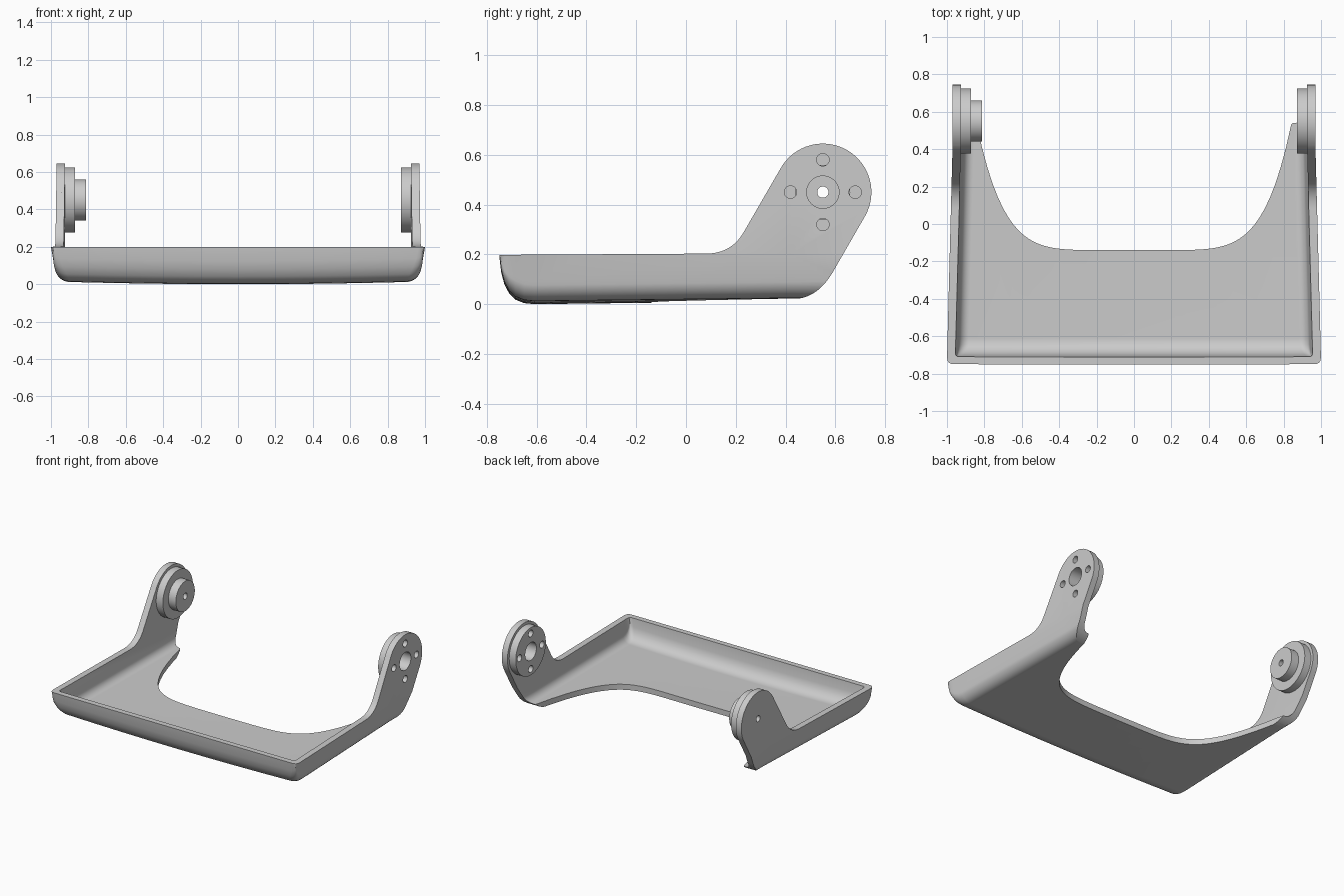
import bpy, bmesh, math
from mathutils import Matrix, Vector

if "Cube" in bpy.data.objects:
    bpy.data.objects.remove(bpy.data.objects["Cube"], do_unlink=True)

grey = bpy.data.materials.new("light_grey")
grey.use_nodes = True
grey.diffuse_color = (0.6, 0.6, 0.6, 1)
grey.node_tree.nodes["Principled BSDF"].inputs["Base Color"].default_value = (0.6, 0.6, 0.6, 1)

HUB_Y, HUB_Z, HUB_R = 0.55, 0.45, 0.195


def finish(name, bm):
    bmesh.ops.recalc_face_normals(bm, faces=bm.faces)
    mesh = bpy.data.meshes.new(name)
    bm.to_mesh(mesh)
    bm.free()
    mesh.materials.append(grey)
    ob = bpy.data.objects.new(name, mesh)
    bpy.context.collection.objects.link(ob)
    return ob


def skin(name, rings):
    """Closed solid skinned over matching rings of points."""
    bm = bmesh.new()
    loops = [[bm.verts.new(p) for p in ring] for ring in rings]
    n = len(loops[0])
    for a, b in zip(loops, loops[1:]):
        for i in range(n):
            j = (i + 1) % n
            bm.faces.new((a[i], a[j], b[j], b[i]))
    bm.faces.new(loops[0])
    bm.faces.new(loops[-1])
    return finish(name, bm)


def section(y, w, b, r, top):
    """U-shaped cross-section: bowed bottom, rounded corners, drafted sides."""
    draft = max(0, 0.15 * (0.2 - b - r))
    half = [(f * (w - draft - r), b + 0.012 * f * f) for f in (0.25, 0.5, 0.75, 1)]
    cx, cz = w - draft - r, b + 0.012 + r
    for k in range(1, 9):
        a = math.radians(90 * k / 8)
        half.append((cx + r * math.sin(a), cz - r * math.cos(a)))
    half += [(w, max(0.2, cz + 0.01)), (w, top)]
    pts = half[::-1]
    pts = [(-x, z) for x, z in pts] + [(0, b)] + half
    return [(x, y, z) for x, z in pts]


def bezier(p, c, q, steps=9):
    p, c, q = Vector(p), Vector(c), Vector(q)
    ts = [i / steps for i in range(steps + 1)]
    return [tuple(p * (1 - t) ** 2 + c * 2 * t * (1 - t) + q * t * t) for t in ts]


def boolean(ob, cutter, operation="DIFFERENCE"):
    mod = ob.modifiers.new("cut", "BOOLEAN")
    mod.object, mod.operation, mod.solver = cutter, operation, "EXACT"
    bpy.context.view_layer.objects.active = ob
    bpy.ops.object.modifier_apply(modifier=mod.name)


def cylinders(name, specs):
    """Cylinders along x, each given as x0, x1, radius, y and z offset from hub."""
    bm = bmesh.new()
    for x0, x1, r, dy, dz in specs:
        place = Matrix.Translation(((x0 + x1) / 2, HUB_Y + dy, HUB_Z + dz))
        bmesh.ops.create_cone(bm, cap_ends=True, segments=48, radius1=r, radius2=r,
                              depth=abs(x1 - x0),
                              matrix=place @ Matrix.Rotation(math.pi / 2, 4, "Y"))
    return finish(name, bm)


# Outer tray and arm body: y, half width, bottom height, corner radius
outer = [(-0.75, 0.975, 0.19, 0.01), (-0.742, 0.99, 0.125, 0.03), (-0.73, 0.997, 0.08, 0.05),
         (-0.71, 1.0, 0.042, 0.07), (-0.685, 0.999, 0.018, 0.08), (-0.65, 0.998, 0.004, 0.08),
         (-0.61, 0.997, 0.0, 0.08), (0.42, 0.97, 0.012, 0.08), (0.82, 0.97, 0.014, 0.08)]
shell = skin("tray_with_arms", [section(*s, 0.75) for s in outer])

# Side outline: rim, sweep up to the arm, round hub end, rounded heel
outline = [(-0.9, -0.1), (-0.9, 0.197)]
outline += bezier((0.08, 0.203), (0.18, 0.203), (0.23, 0.286))
for k in range(33):
    a = math.radians(150 - 180 * k / 32)
    outline.append((HUB_Y + HUB_R * math.cos(a), HUB_Z + HUB_R * math.sin(a)))
outline += bezier((0.589, 0.127), (0.527, 0.022), (0.43, 0.02))
outline.append((0.43, -0.1))
side = skin("side_outline_cutter", [[(x, y, z) for y, z in outline] for x in (-1.2, 1.2)])

# Hollow inside
inner = [(-0.71, 0.945, 0.19, 0.01), (-0.702, 0.953, 0.125, 0.03), (-0.69, 0.955, 0.09, 0.04),
         (-0.67, 0.955, 0.063, 0.05), (-0.645, 0.954, 0.047, 0.055), (-0.61, 0.953, 0.04, 0.055),
         (0.42, 0.925, 0.052, 0.055), (0.9, 0.925, 0.054, 0.055)]
hollow = skin("hollow_cutter", [section(*s, 0.95) for s in inner])

# Curved opening in the rear of the floor
half = [(0.84 * t, -0.14 + 0.67 * t ** 6) for t in [i / 30 for i in range(1, 31)]]
half += [(0.86, 0.556), (0.89, 0.57), (0.89, 0.95)]
plan = [(-x, y) for x, y in half[::-1]] + [(0, -0.14)] + half
opening = skin("rear_opening_cutter", [[(x, y, z) for x, y in plan] for z in (-0.1, 0.26)])

# Hub discs, with a bearing boss on the right one
left_hub = cylinders("left_hub_disc", [(0.872, 0.945, 0.174, 0, 0)])
right_hub = cylinders("right_hub_disc", [(-0.945, -0.872, 0.174, 0, 0)])
right_boss = cylinders("right_hub_boss", [(-0.88, -0.812, 0.11, 0, 0)])

# Hub holes: large centre and four screw holes on the left, one pin hole on the right
screws = [(0.8, 1.1, 0.025, 0.13 * dy, 0.13 * dz)
          for dy, dz in ((1, 0), (-1, 0), (0, 1), (0, -1))]
left_holes = cylinders("left_hole_cutter", [(0.8, 1.1, 0.065, 0, 0)] + screws)
right_hole = cylinders("right_hole_cutter", [(-1.1, -0.7, 0.0225, 0, 0)])

boolean(shell, side, "INTERSECT")
boolean(shell, hollow)
boolean(shell, opening)
for part in (shell, left_hub):
    boolean(part, left_holes)
for part in (shell, right_hub, right_boss):
    boolean(part, right_hole)
for cutter in (side, hollow, opening, left_holes, right_hole):
    bpy.data.objects.remove(cutter, do_unlink=True)

# Smooth shading with sharp edges kept
bpy.ops.object.select_all(action="DESELECT")
for part in (shell, left_hub, right_hub, right_boss):
    part.select_set(True)
    bpy.context.view_layer.objects.active = part
    bpy.ops.object.shade_smooth_by_angle(angle=math.radians(30))
    part.select_set(False)
    mod = part.modifiers.new("even_shading", "WEIGHTED_NORMAL")
    mod.keep_sharp = True
